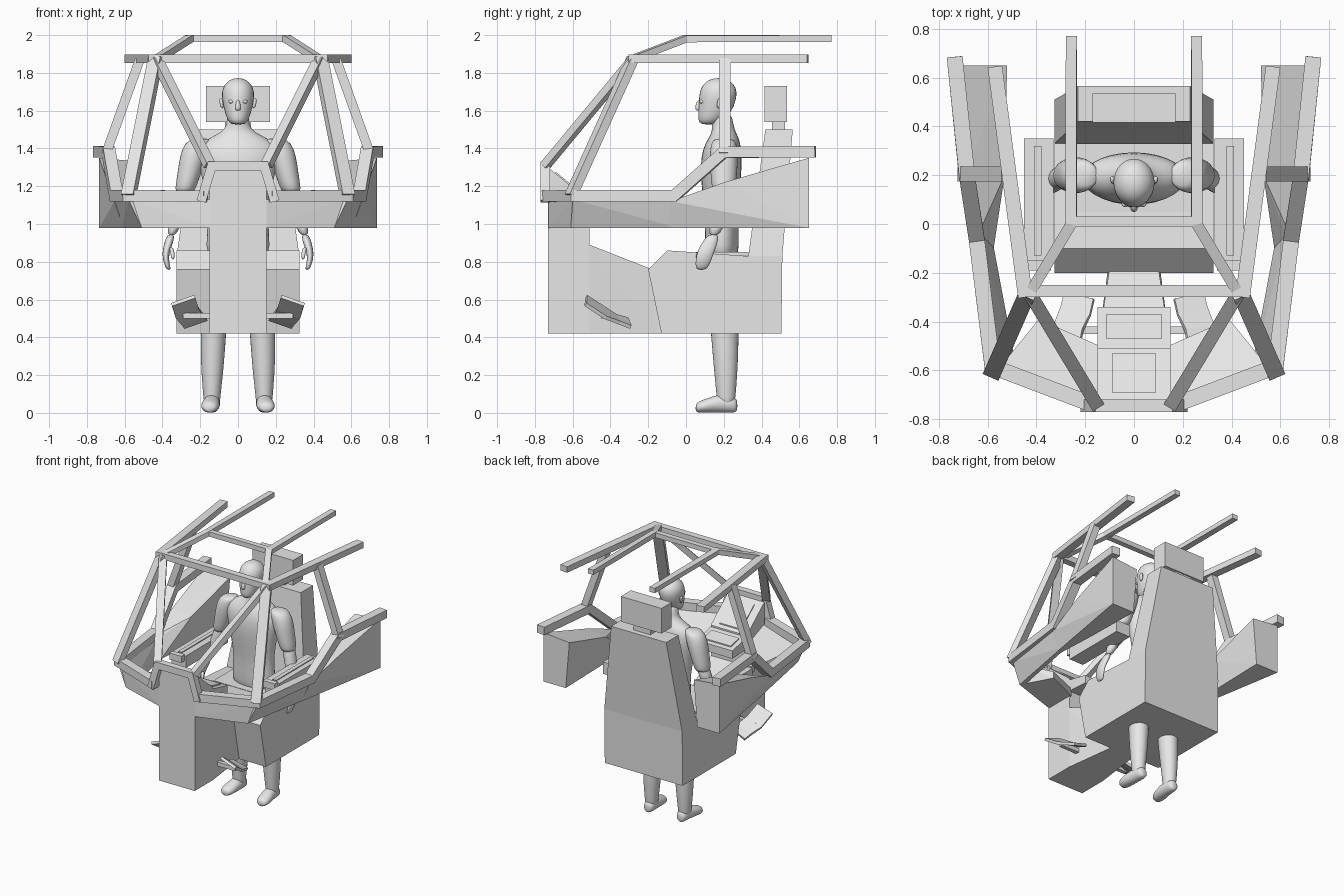
import bpy, bmesh, math
from mathutils import Vector

grey = bpy.data.materials.new("plain grey")
grey.diffuse_color = (0.8, 0.8, 0.8, 1)


def finish(name, bm, mirror=False, smooth=False):
    bmesh.ops.recalc_face_normals(bm, faces=bm.faces[:])
    me = bpy.data.meshes.new(name)
    bm.to_mesh(me)
    bm.free()
    me.materials.append(grey)
    ob = bpy.data.objects.new(name, me)
    bpy.context.collection.objects.link(ob)
    if smooth:
        me.polygons.foreach_set("use_smooth", [True] * len(me.polygons))
        ob.modifiers.new("round", "SUBSURF").levels = 1
        ob.modifiers["round"].render_levels = 1
    if mirror:
        ob.modifiers.new("mirror", "MIRROR").use_mirror_merge = False
    return ob


def prism(name, profile, half):
    """Side profile (y, z) extruded across x; half = half width."""
    bm = bmesh.new()
    rings = [[bm.verts.new((x, y, z)) for y, z in profile] for x in (-half, half)]
    n = len(profile)
    bm.faces.new(rings[0])
    bm.faces.new(rings[1])
    for i in range(n):
        j = (i + 1) % n
        bm.faces.new((rings[0][i], rings[0][j], rings[1][j], rings[1][i]))
    return finish(name, bm)


def hull(name, pts, mirror=False):
    bm = bmesh.new()
    for p in pts:
        bm.verts.new(p)
    bmesh.ops.convex_hull(bm, input=bm.verts[:])
    bmesh.ops.dissolve_limit(bm, angle_limit=0.02, verts=bm.verts[:], edges=bm.edges[:])
    return finish(name, bm, mirror)


def box(name, x, y, z, mirror=False):
    return hull(name, [(a, b, c) for a in x for b in y for c in z], mirror)


def bar(name, path, w, h, ref=(0, 0, 1), mirror=True):
    """Mitred rectangular bar along a path; h runs towards ref, w across it."""
    bm = bmesh.new()
    P = [Vector(p) for p in path]
    D = [(b - a).normalized() for a, b in zip(P, P[1:])]
    rings = []
    for i, p in enumerate(P):
        d0, d1 = D[max(i - 1, 0)], D[min(i, len(D) - 1)]
        t = (d0 + d1).normalized()
        side = d0.cross(Vector(ref)).normalized()
        up = side.cross(d0)
        ring = []
        for a, b in ((-1, -1), (1, -1), (1, 1), (-1, 1)):
            o = side * a * w / 2 + up * b * h / 2
            o -= d0 * (o.dot(t) / d0.dot(t))      # slide onto the mitre plane
            ring.append(bm.verts.new(p + o))
        rings.append(ring)
    for a, b in zip(rings, rings[1:]):
        for i in range(4):
            j = (i + 1) % 4
            bm.faces.new((a[i], a[j], b[j], b[i]))
    bm.faces.new(rings[0])
    bm.faces.new(rings[-1])
    return finish(name, bm, mirror)


def loft(name, rings, mirror=False, along_y=False, n=14):
    """Rounded body through ellipses (cx, cy, cz, rx, r2)."""
    bm = bmesh.new()
    loops = []
    for cx, cy, cz, rx, r2 in rings:
        ring = []
        for i in range(n):
            a = 2 * math.pi * i / n
            u, v = rx * math.cos(a), r2 * math.sin(a)
            ring.append(bm.verts.new((cx + u, cy, cz + v) if along_y else (cx + u, cy + v, cz)))
        loops.append(ring)
    for a, b in zip(loops, loops[1:]):
        for i in range(n):
            j = (i + 1) % n
            bm.faces.new((a[i], a[j], b[j], b[i]))
    bm.faces.new(loops[0])
    bm.faces.new(loops[-1])
    return finish(name, bm, mirror, True)


# Seat
prism("seat_base", [(-0.13, 0.42), (-0.2, 0.76), (-0.1, 0.86), (0.33, 0.83),
                    (0.51, 0.83), (0.505, 0.42)], 0.325)
hull("seat_back", [(s * x, y, z) for s in (-1, 1) for x, y, z in
                   ((0.325, 0.33, 0.83), (0.325, 0.51, 0.83), (0.23, 0.42, 1.5), (0.23, 0.565, 1.5))])
box("seat_cushion", (-0.24, 0.24), (0.05, 0.33), (0.832, 0.852))
box("headrest_post", (-0.07, 0.07), (0.455, 0.525), (1.49, 1.56))
box("headrest", (-0.17, 0.17), (0.415, 0.535), (1.54, 1.73))

# Armrests with hand grips
box("armrest", (0.33, 0.45), (-0.15, 0.35), (1.0, 1.09), True)
box("armrest_pad", (0.38, 0.41), (-0.13, 0.32), (1.09, 1.097), True)
box("hand_grip", (0.34, 0.44), (-0.19, -0.15), (1.05, 1.1), True)

# Centre console
prism("console", [(-0.73, 0.42), (-0.73, 1.3), (-0.51, 1.12), (-0.51, 0.42)], 0.15)
hull("console_tail", [(s * x, y, z) for s in (-1, 1) for x, y, z in
                      ((0.15, -0.51, 0.42), (0.15, -0.51, 0.89), (0.1, -0.18, 0.76), (0.1, -0.13, 0.42))])
prism("control_shelf", [(-0.52, 1.02), (-0.52, 1.11), (-0.34, 1.07), (-0.34, 1.01)], 0.15)
slope = 0.18 / 0.22
prism("display_screen", [(y, 1.12 - (y + 0.51) * slope + o)
                         for y, o in ((-0.69, 0), (-0.69, 0.009), (-0.53, 0.009), (-0.53, 0))], 0.09)
prism("shelf_keypad", [(y, 1.07 - (y + 0.34) * 0.222 + o)
                       for y, o in ((-0.47, 0), (-0.47, 0.009), (-0.37, 0.009), (-0.37, 0))], 0.115)

# Dashboard wings, side walls and rear pods
hull("dashboard_wing", [(0.14, -0.73, 0.98), (0.51, -0.61, 0.98), (0.14, -0.73, 1.13), (0.56, -0.6, 1.13),
                        (0.14, -0.5, 0.98), (0.39, -0.39, 0.98), (0.14, -0.5, 1.04), (0.39, -0.39, 1.03)], True)
hull("side_wall", [(0.51, -0.61, 0.98), (0.48, -0.6, 0.98), (0.58, -0.6, 1.13), (0.55, -0.59, 1.13),
                   (0.615, -0.04, 0.98), (0.585, -0.04, 0.98), (0.66, -0.04, 1.13), (0.63, -0.04, 1.13)], True)
hull("side_pod", [(0.605, -0.1, 0.98), (0.575, -0.1, 0.98), (0.655, -0.08, 1.12), (0.635, -0.08, 1.1),
                  (0.735, 0.65, 0.98), (0.55, 0.65, 0.98), (0.735, 0.65, 1.35), (0.52, 0.65, 1.33),
                  (0.53, 0.2, 1.2), (0.56, 0.2, 0.98), (0.69, 0.2, 1.22)], True)

# Lower canopy rim
bar("front_hump", [(-0.195, -0.745, 1.12), (-0.14, -0.745, 1.305), (0.14, -0.745, 1.305),
                   (0.195, -0.745, 1.12)], 0.05, 0.05, (0, 1, 0), False)
bar("canopy_rim", [(0.17, -0.74, 1.147), (0.58, -0.585, 1.15), (0.645, -0.06, 1.15),
                   (0.685, 0.2, 1.38), (0.735, 0.685, 1.383)], 0.065, 0.06)

# Canopy pillars and roof rails
bar("front_pillar", [(0.15, -0.745, 1.31), (0.43, -0.28, 1.87)], 0.055, 0.04)
bar("corner_pillar", [(0.58, -0.61, 1.15), (0.435, -0.28, 1.88)], 0.07, 0.045)
bar("side_pillar", [(0.7, 0.205, 1.37), (0.52, 0.205, 1.87)], 0.06, 0.05)
bar("roof_front_beam", [(-0.45, -0.275, 1.875), (0.45, -0.275, 1.875)], 0.05, 0.045, mirror=False)
bar("roof_side_rail", [(0.445, -0.3, 1.875), (0.57, 0.645, 1.875)], 0.06, 0.045)
bar("roof_top_rail", [(0.425, -0.28, 1.875), (0.257, 0.0, 1.982), (0.257, 0.77, 1.982)], 0.045, 0.036)
bar("roof_cross_beam", [(-0.25, 0.01, 1.982), (0.25, 0.01, 1.982)], 0.04, 0.036, mirror=False)

# Foot pedals on short axles
box("pedal_axle", (0.14, 0.29), (-0.45, -0.42), (0.5, 0.53), True)
bar("foot_pedal", [(0.29, -0.53, 0.595), (0.27, -0.43, 0.53), (0.24, -0.36, 0.495), (0.225, -0.3, 0.475)],
    0.13, 0.02, (0.35, 0, 1))

# Pilot figure
loft("torso", [(0, 0.19, 0.78, 0.15, 0.08), (0, 0.19, 0.88, 0.18, 0.095), (0, 0.19, 1.02, 0.16, 0.09),
               (0, 0.185, 1.15, 0.175, 0.1), (0, 0.185, 1.3, 0.21, 0.115), (0, 0.19, 1.4, 0.23, 0.105),
               (0, 0.2, 1.45, 0.17, 0.085), (0, 0.2, 1.485, 0.09, 0.065), (0, 0.195, 1.52, 0.06, 0.058),
               (0, 0.185, 1.6, 0.058, 0.058)])
loft("head", [(0, 0.12, 1.525, 0.035, 0.045), (0, 0.13, 1.55, 0.058, 0.068), (0, 0.155, 1.6, 0.074, 0.093),
              (0, 0.165, 1.65, 0.085, 0.1), (0, 0.172, 1.7, 0.09, 0.103), (0, 0.172, 1.74, 0.074, 0.085),
              (0, 0.172, 1.765, 0.042, 0.05), (0, 0.172, 1.772, 0.015, 0.015)])
loft("nose", [(0, 0.065, 1.6, 0.014, 0.012), (0, 0.06, 1.612, 0.017, 0.016), (0, 0.072, 1.66, 0.01, 0.014)], n=8)
loft("eye", [(0.036, 0.085, 1.638, 0.006, 0.006), (0.036, 0.085, 1.642, 0.017, 0.017),
             (0.036, 0.085, 1.652, 0.018, 0.018), (0.036, 0.085, 1.658, 0.006, 0.006)], True, n=8)
loft("ear", [(0.083, 0.175, 1.61, 0.007, 0.012), (0.088, 0.18, 1.64, 0.012, 0.018),
             (0.09, 0.185, 1.67, 0.009, 0.016)], True, n=8)
loft("sleeve", [(0.19, 0.2, 1.455, 0.05, 0.05), (0.215, 0.2, 1.43, 0.07, 0.07), (0.235, 0.2, 1.36, 0.075, 0.078),
                (0.255, 0.2, 1.28, 0.065, 0.073), (0.28, 0.2, 1.18, 0.056, 0.065),
                (0.283, 0.2, 1.165, 0.045, 0.05)], True)
loft("forearm", [(0.275, 0.2, 1.22, 0.045, 0.05), (0.3, 0.195, 1.12, 0.045, 0.048),
                 (0.325, 0.175, 1.03, 0.04, 0.043), (0.355, 0.145, 0.93, 0.026, 0.033)], True)
loft("hand", [(0.353, 0.148, 0.95, 0.022, 0.03), (0.37, 0.12, 0.89, 0.024, 0.046),
              (0.385, 0.1, 0.84, 0.018, 0.046), (0.378, 0.088, 0.79, 0.015, 0.04),
              (0.365, 0.08, 0.755, 0.012, 0.028)], True)
loft("thumb", [(0.355, 0.09, 0.88, 0.014, 0.016), (0.345, 0.065, 0.84, 0.012, 0.014),
               (0.345, 0.06, 0.81, 0.008, 0.009)], True, n=8)
loft("leg", [(0.105, 0.19, 0.82, 0.085, 0.09), (0.125, 0.2, 0.6, 0.08, 0.085), (0.13, 0.205, 0.42, 0.068, 0.075),
             (0.135, 0.21, 0.28, 0.065, 0.068), (0.138, 0.212, 0.12, 0.05, 0.055),
             (0.138, 0.212, 0.08, 0.046, 0.05), (0.138, 0.212, 0.03, 0.042, 0.045)], True)
loft("shoe", [(0.15, 0.05, 0.025, 0.02, 0.018), (0.15, 0.065, 0.031, 0.044, 0.031),
              (0.147, 0.11, 0.038, 0.052, 0.038), (0.14, 0.17, 0.05, 0.046, 0.05),
              (0.137, 0.23, 0.048, 0.043, 0.048), (0.137, 0.265, 0.04, 0.035, 0.04),
              (0.137, 0.272, 0.038, 0.015, 0.02)], True, True)
